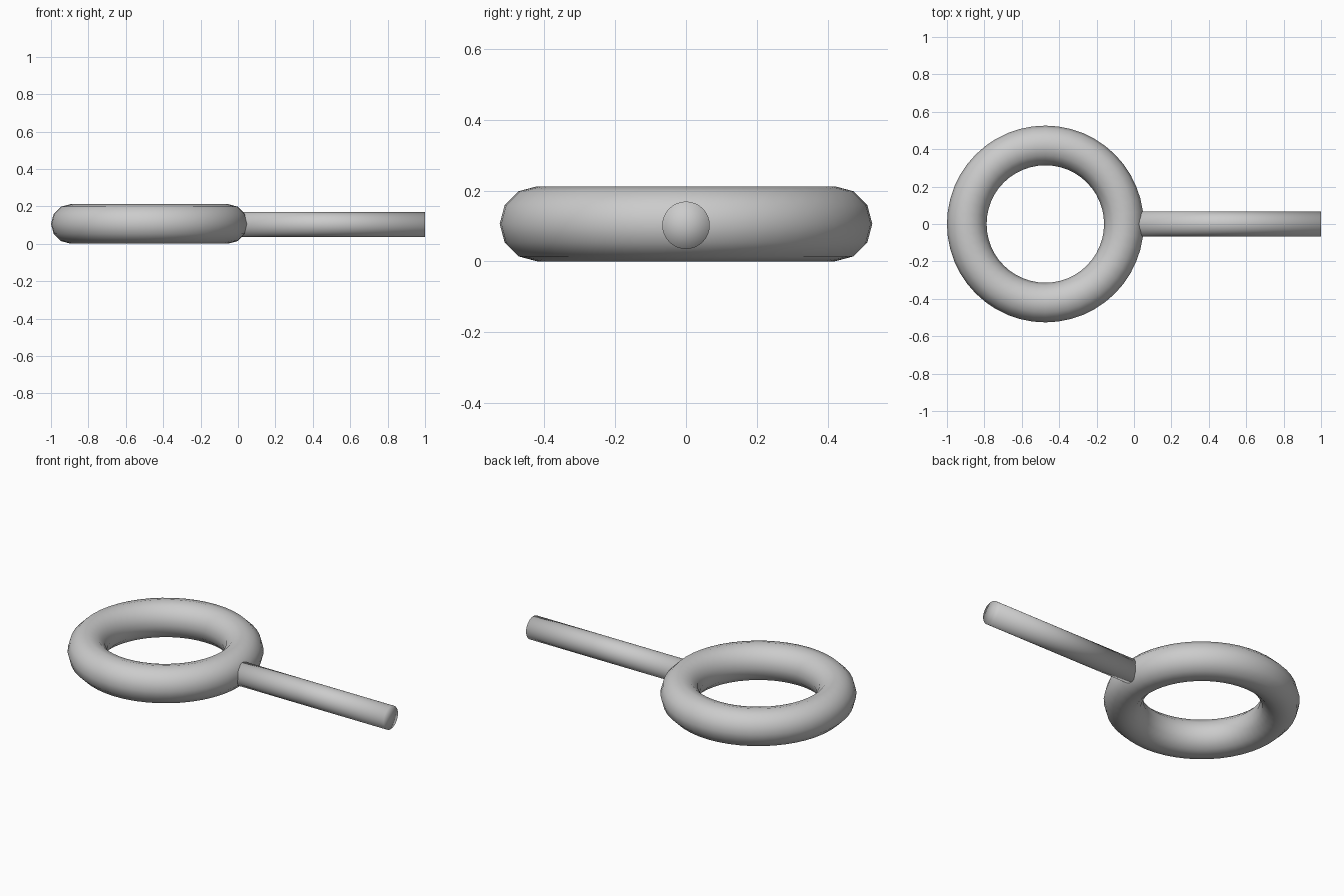
import bpy
import math

if "Cube" in bpy.data.objects:
    bpy.data.objects.remove(bpy.data.objects["Cube"])

# Ring lying flat on the ground, 12-sided tube
bpy.ops.mesh.primitive_torus_add(
    major_segments=48, minor_segments=12,
    major_radius=0.42, minor_radius=0.106,
    location=(-0.474, 0, 0.106))
ring = bpy.context.object
ring.name = "ring"
bpy.ops.object.shade_smooth()

# Straight handle rod, its inner end buried in the ring tube
start, end = 0.0, 1.0
bpy.ops.mesh.primitive_cylinder_add(
    vertices=32, radius=0.067, depth=end - start, end_fill_type='TRIFAN',
    location=((start + end) / 2, 0, 0.102),
    rotation=(0, math.radians(90), 0))
handle = bpy.context.object
handle.name = "handle"
bpy.ops.object.shade_smooth()
